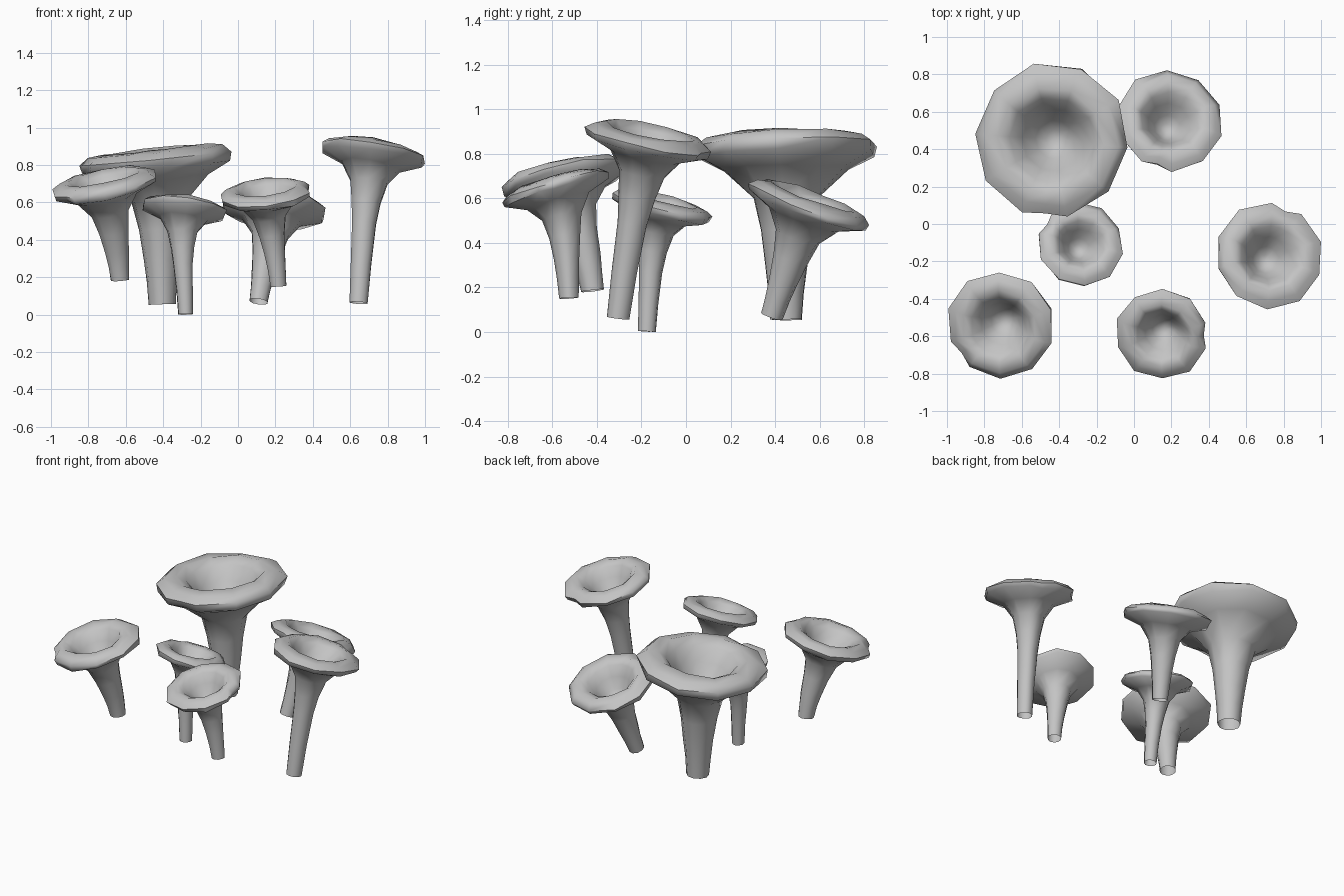
import bpy, bmesh, math, random
from mathutils import Vector

random.seed(5)

cube = bpy.data.objects.get("Cube")
if cube:
    bpy.data.objects.remove(cube, do_unlink=True)

# One plain grey for every mushroom
grey = bpy.data.materials.new("plain_grey")
grey.use_nodes = True
colour = (0.55, 0.55, 0.55, 1)
grey.diffuse_color = colour
grey.node_tree.nodes["Principled BSDF"].inputs["Base Color"].default_value = colour

# Ten-sided rim with one extra, dented corner
ANGLES = [0] + [math.radians(17 + 326 * i / 9) for i in range(10)]

# (radius, height) as fractions of cap radius, measured from the rim plane
STEM_FLARE = [(0.23, -1.2), (0.28, -0.8), (0.36, -0.45)]
CAP = [(0.97, -0.07), (1.0, 0.04), (0.87, 0.13), (0.69, 0.17),
       (0.55, 0.08), (0.40, -0.13), (0.25, -0.36), (0.12, -0.48)]


def bezier(points, t):
    """Point and direction on a cubic curve."""
    a, b, c, d = points
    s = 1 - t
    pos = a * s**3 + b * 3 * s * s * t + c * 3 * s * t * t + d * t**3
    tangent = (b - a) * s * s + (c - b) * 2 * s * t + (d - c) * t * t
    return pos, tangent.normalized()


def add_ring(bm, centre, axis, radius, turn, dent, wobble):
    u = (Vector((1, 0, 0)) - axis * axis.x).normalized()
    v = axis.cross(u)
    ring = []
    for i, angle in enumerate(ANGLES):
        r = radius * (dent if i == 0 else 1 + random.uniform(-wobble, wobble))
        lift = axis * radius * random.uniform(-wobble, wobble)
        a = angle + turn
        ring.append(bm.verts.new(centre + (u * math.cos(a) + v * math.sin(a)) * r + lift))
    return ring


def mushroom(name, base, cap, slope, radius, notch, upright=0.7, shoulder=0.57, dent=0.9):
    base, cap = Vector(base), Vector(cap)
    normal = Vector((-slope[0], -slope[1], 1)).normalized()
    length = (cap - base).length
    lean = ((cap - base).normalized() + Vector((0, 0, upright))).normalized()
    path = [base, base + lean * length * 0.3, cap - normal * length * 0.4, cap]
    turn = math.radians(notch)
    bm = bmesh.new()
    rings = []

    # Open-ended stem, widening towards the cap
    flare_start = 1 + STEM_FLARE[0][1] * radius / length
    stem = [(0, 0.175), (flare_start * 0.5, 0.195)]
    stem += [(1 + h * radius / length, r) for r, h in STEM_FLARE]
    for t, r in stem:
        pos, axis = bezier(path, t)
        rings.append(add_ring(bm, pos, axis, r * radius, turn, 1, 0.02))

    # Underside, lip, crest and hollow
    for r, h in [(shoulder, -0.22)] + CAP:
        d = dent if r > 0.8 else 1
        rings.append(add_ring(bm, cap + normal * h * radius, normal, r * radius,
                              turn, d, 0.025))

    n = len(ANGLES)
    for low, high in zip(rings, rings[1:]):
        for i in range(n):
            j = (i + 1) % n
            bm.faces.new((low[i], low[j], high[j], high[i]))
    bottom = bm.verts.new(cap - normal * radius * 0.5)
    for i in range(n):
        bm.faces.new((rings[-1][i], rings[-1][(i + 1) % n], bottom))

    mesh = bpy.data.meshes.new(name)
    bm.to_mesh(mesh)
    bm.free()
    mesh.materials.append(grey)
    obj = bpy.data.objects.new(name, mesh)
    bpy.context.collection.objects.link(obj)
    bpy.ops.object.select_all(action="DESELECT")
    obj.select_set(True)
    bpy.context.view_layer.objects.active = obj
    bpy.ops.object.shade_smooth_by_angle(angle=math.radians(60))


mushroom("large_mushroom", (-0.405, 0.45, 0.055), (-0.44, 0.45, 0.815), (0.1, 0.02), 0.415, 265,
         shoulder=0.68, dent=0.95)
mushroom("back_mushroom", (0.11, 0.385, 0.07), (0.19, 0.55, 0.565), (-0.12, -0.36), 0.287, 255, upright=0)
mushroom("front_mushroom", (0.215, -0.525, 0.152), (0.15, -0.588, 0.64), (0.11, 0.28), 0.25, 0, upright=1)
mushroom("front_right_mushroom", (-0.63, -0.42, 0.185), (-0.712, -0.54, 0.69), (0.2, 0.2), 0.293, 217, upright=1)
mushroom("tall_mushroom", (0.645, -0.305, 0.062), (0.72, -0.172, 0.857), (-0.16, -0.2), 0.29, 70, upright=0.4)
mushroom("small_mushroom", (-0.28, -0.175, 0.002), (-0.287, -0.11, 0.56), (-0.12, -0.26), 0.23, 150)
